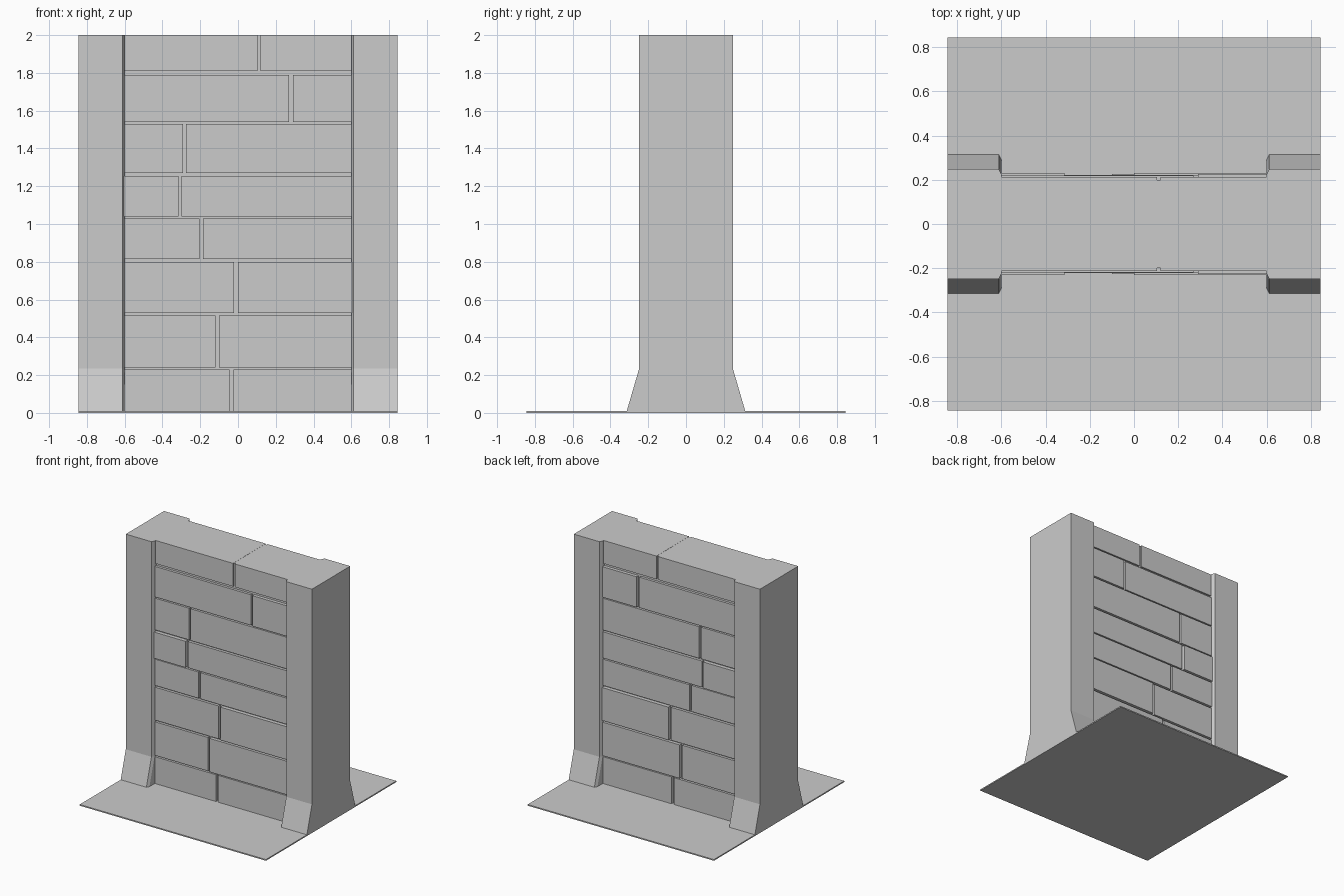
import bpy
import bmesh

if "Cube" in bpy.data.objects:
    bpy.data.objects.remove(bpy.data.objects["Cube"])


def finish(name, bm):
    bmesh.ops.recalc_face_normals(bm, faces=bm.faces)
    me = bpy.data.meshes.new(name)
    bm.to_mesh(me)
    bm.free()
    ob = bpy.data.objects.new(name, me)
    bpy.context.collection.objects.link(ob)
    return ob


def add_box(bm, x0, x1, half_y, z0, z1):
    verts = bmesh.ops.create_cube(bm, size=1)["verts"]
    for v in verts:
        v.co.x = x1 if v.co.x > 0 else x0
        v.co.y = half_y if v.co.y > 0 else -half_y
        v.co.z = z1 if v.co.z > 0 else z0


def box(name, *dims):
    bm = bmesh.new()
    add_box(bm, *dims)
    return finish(name, bm)


# Thin floor plate and the recessed mortar core of the wall
box("floor_plate", -0.845, 0.845, 0.845, 0, 0.01)
box("mortar_core", -0.605, 0.605, 0.199, 0.005, 1.999)

# Stone courses: bottom, top, joint left, joint right, left depth, right depth
courses = [
    (0.005, 0.23, -0.045, -0.025, 0.222, 0.222),
    (0.24, 0.515, -0.12, -0.10, 0.22, 0.226),
    (0.53, 0.80, -0.02, 0.00, 0.221, 0.23),
    (0.815, 1.03, -0.205, -0.185, 0.222, 0.222),
    (1.04, 1.255, -0.315, -0.30, 0.23, 0.222),
    (1.27, 1.53, -0.29, -0.275, 0.22, 0.222),
    (1.54, 1.79, 0.27, 0.29, 0.22, 0.226),
    (1.81, 2.0, 0.103, 0.12, 0.212, 0.212),
]
bm = bmesh.new()
for z0, z1, a, b, d0, d1 in courses:
    add_box(bm, -0.605, a, d0, z0, z1)
    add_box(bm, b, 0.605, d1, z0, z1)
finish("stone_courses", bm)

# Side pillars: chamfered section lofted up, flared at the foot
bm = bmesh.new()
rings = []
for z, flare in ((0.005, 0.067), (0.235, 0), (2.0, 0)):
    half = [(0.845, 0.248 + flare), (0.612, 0.248 + flare), (0.60, 0.225 + flare)]
    outline = half + [(x, -y) for x, y in reversed(half)]
    rings.append([bm.verts.new((x, y, z)) for x, y in outline])
for low, high in zip(rings, rings[1:]):
    for i in range(len(low)):
        j = (i + 1) % len(low)
        bm.faces.new((low[i], low[j], high[j], high[i]))
bm.faces.new(rings[0])
bm.faces.new(rings[-1])
pillars = finish("side_pillars", bm)
pillars.modifiers.new("mirror", "MIRROR").use_clip = False
